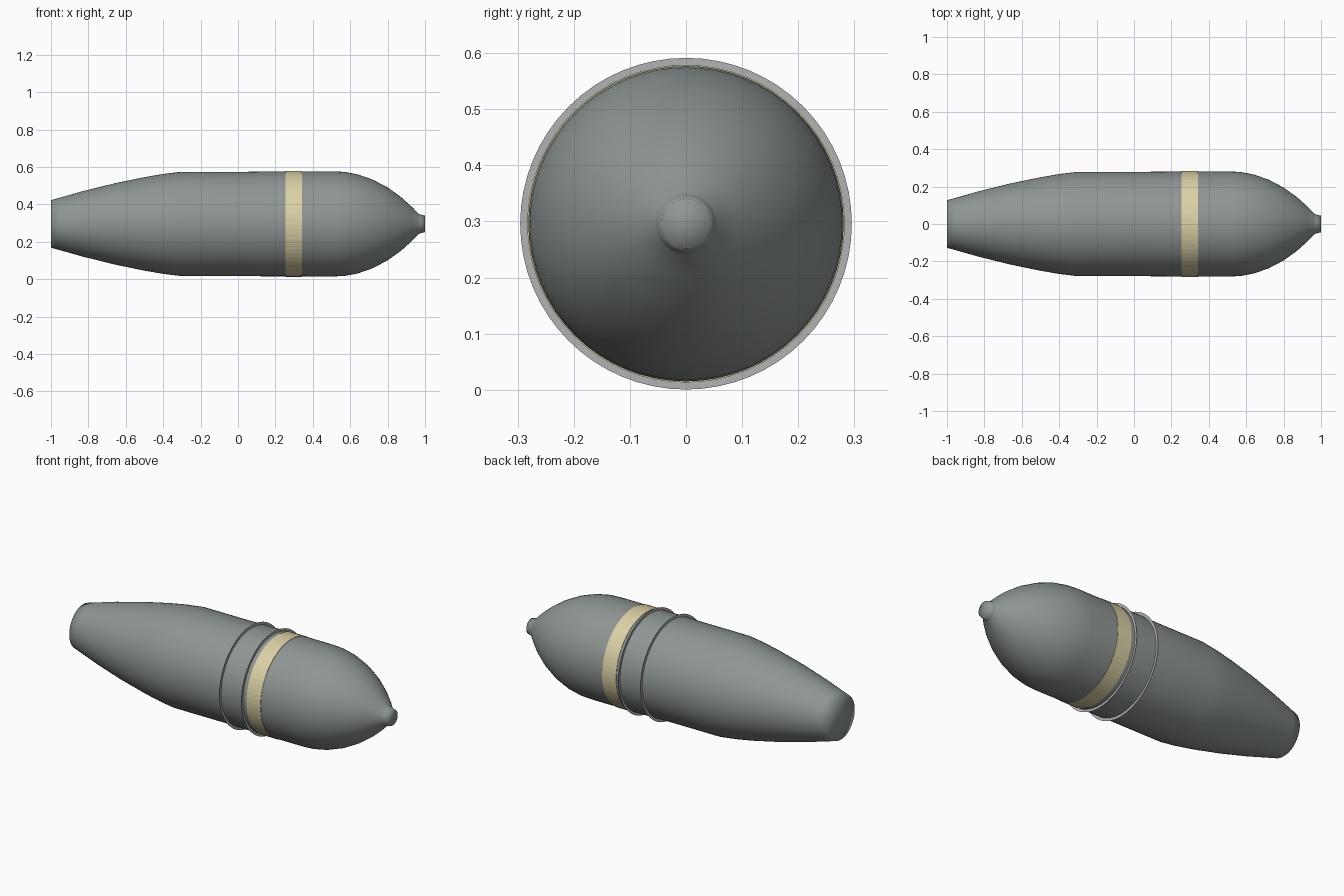
import bpy, bmesh, math

if "Cube" in bpy.data.objects:
    bpy.data.objects.remove(bpy.data.objects["Cube"])

CZ = 0.296  # height of the long axis


def material(name, rgb):
    m = bpy.data.materials.new(name)
    m.diffuse_color = (*rgb, 1)
    m.use_nodes = True
    m.node_tree.nodes["Principled BSDF"].inputs["Base Color"].default_value = m.diffuse_color
    return m


def lathe(name, profile, mat, sides=64, smooth=True, capped=False):
    """Revolve (x, radius) points about the long axis."""
    bm = bmesh.new()
    rings = []
    for x, r in profile:
        rings.append([bm.verts.new((x, r * math.cos(2 * math.pi * i / sides),
                                    CZ + r * math.sin(2 * math.pi * i / sides)))
                      for i in range(sides)])
    for a, b in zip(rings, rings[1:]):
        for i in range(sides):
            j = (i + 1) % sides
            bm.faces.new((a[i], a[j], b[j], b[i]))
    if capped:
        for ring, (x, r) in ((rings[0], profile[0]), (rings[-1], profile[-1])):
            c = bm.verts.new((x, 0, CZ))
            for i in range(sides):
                bm.faces.new((ring[i], ring[(i + 1) % sides], c))
    bmesh.ops.recalc_face_normals(bm, faces=bm.faces)
    for f in bm.faces:
        f.smooth = smooth
    me = bpy.data.meshes.new(name)
    bm.to_mesh(me)
    bm.free()
    me.materials.append(mat)
    ob = bpy.data.objects.new(name, me)
    bpy.context.collection.objects.link(ob)
    return ob


grey_green = material("grey_green", (0.27, 0.305, 0.29))
cream = material("cream", (0.71, 0.64, 0.38))
light_grey = material("light_grey", (0.45, 0.45, 0.45))

# Shell body: tapered tail, straight middle, rounded nose and blunt tip
tail = [(-1, 0.127), (-0.95, 0.141), (-0.83, 0.175), (-0.66, 0.217),
        (-0.5, 0.250), (-0.4, 0.267), (-0.31, 0.278)]
middle = [(0, 0.278), (0.13, 0.280), (0.51, 0.281)]
nose = [(0.57, 0.278), (0.64, 0.265), (0.72, 0.237), (0.80, 0.195),
        (0.87, 0.145), (0.93, 0.091), (0.965, 0.055)]
tip = [(0.972, 0.051), (1, 0.044)]
lathe("shell_body", tail + middle + nose + tip, grey_green, capped=True)

# Painted band
lathe("band", [(0.253, 0.280), (0.253, 0.283), (0.343, 0.283), (0.343, 0.280)],
      cream, smooth=False)

# Two thin flat collars
for n, x in enumerate((0.087, 0.229), 1):
    lathe(f"collar_{n}", [(x, 0.276), (x, 0.2955)], light_grey, smooth=False)
